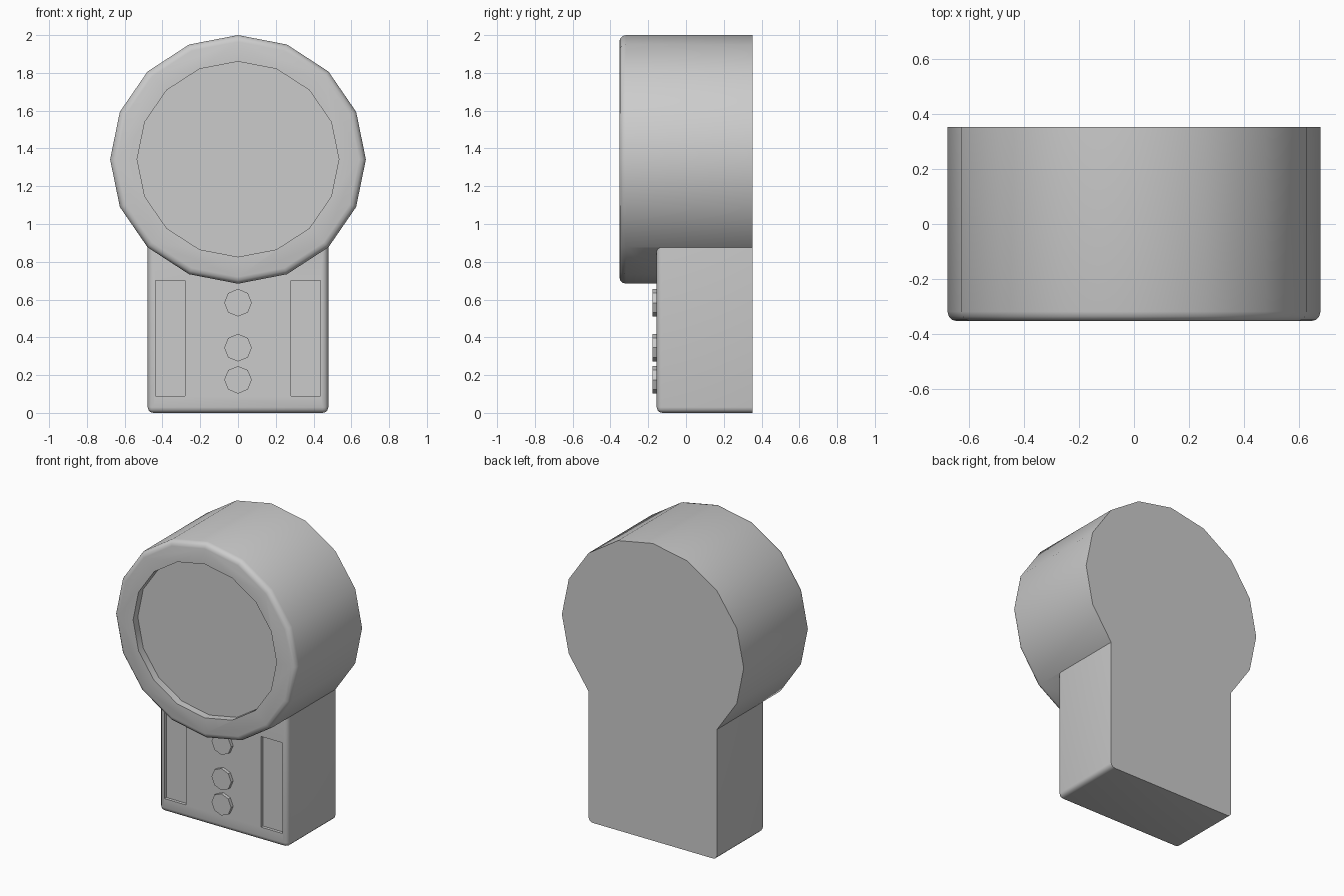
import bpy, bmesh, math

if "Cube" in bpy.data.objects:
    bpy.data.objects.remove(bpy.data.objects["Cube"])

BACK = 0.353


def ring(rx, rz, cz, n):
    """Polygon in the xz plane with a corner at the top."""
    return [(rx * math.sin(2 * math.pi * i / n), cz + rz * math.cos(2 * math.pi * i / n))
            for i in range(n)]


def rect(x0, x1, z0, z1):
    return [(x0, z0), (x1, z0), (x1, z1), (x0, z1)]


def prism(name, profile, y_front, y_back, bevel=0.0, round_below=None):
    """Extrude an xz profile along y; optionally round the front rim and low side corners."""
    bm = bmesh.new()
    front = [bm.verts.new((x, y_front, z)) for x, z in profile]
    back = [bm.verts.new((x, y_back, z)) for x, z in profile]
    n = len(profile)
    bm.faces.new(front)
    bm.faces.new(back[::-1])
    for i in range(n):
        j = (i + 1) % n
        bm.faces.new((front[i], back[i], back[j], front[j]))
    bmesh.ops.recalc_face_normals(bm, faces=bm.faces[:])
    if bevel:
        fs = set(front)
        edges = []
        for e in bm.edges:
            a, b = e.verts
            rim = a in fs and b in fs
            corner = (round_below is not None and (a in fs) != (b in fs)
                      and max(a.co.z, b.co.z) < round_below)
            if rim or corner:
                edges.append(e)
        bmesh.ops.bevel(bm, geom=edges, offset=bevel, segments=3, profile=0.5,
                        affect='EDGES', clamp_overlap=True)
    me = bpy.data.meshes.new(name)
    bm.to_mesh(me)
    bm.free()
    ob = bpy.data.objects.new(name, me)
    bpy.context.collection.objects.link(ob)
    return ob


def combine(target, other, operation):
    """Apply a boolean and remove the helper."""
    mod = target.modifiers.new("bool", 'BOOLEAN')
    mod.operation = operation
    mod.solver = 'EXACT'
    mod.object = other
    bpy.context.view_layer.objects.active = target
    bpy.ops.object.modifier_apply(modifier=mod.name)
    bpy.data.objects.remove(other, do_unlink=True)


# Housing: lower box joined to the round head
housing = prism("housing", rect(-0.478, 0.478, 0, 1.0), -0.155, BACK, 0.03, 0.5)
head = prism("head", ring(0.677, 0.658, 1.342, 16), -BACK, BACK, 0.035)
combine(housing, head, 'UNION')

# Recessed dial face
combine(housing, prism("dial_cutter", ring(0.534, 0.517, 1.343, 16), -0.5, -0.303), 'DIFFERENCE')

# Sunken side panels
for s in (-1, 1):
    x0, x1 = sorted((s * 0.28, s * 0.438))
    combine(housing, prism("panel_cutter", rect(x0, x1, 0.09, 0.70), -0.3, -0.135), 'DIFFERENCE')

# Three buttons
parts = [housing]
for i, z in enumerate((0.175, 0.345, 0.583)):
    parts.append(prism(f"button_{i + 1}", ring(0.073, 0.073, z, 8), -0.177, -0.14))

# Smooth shading with sharp edges kept
bpy.ops.object.select_all(action='DESELECT')
for ob in parts:
    ob.select_set(True)
bpy.context.view_layer.objects.active = housing
bpy.ops.object.shade_smooth_by_angle(angle=math.radians(35))
